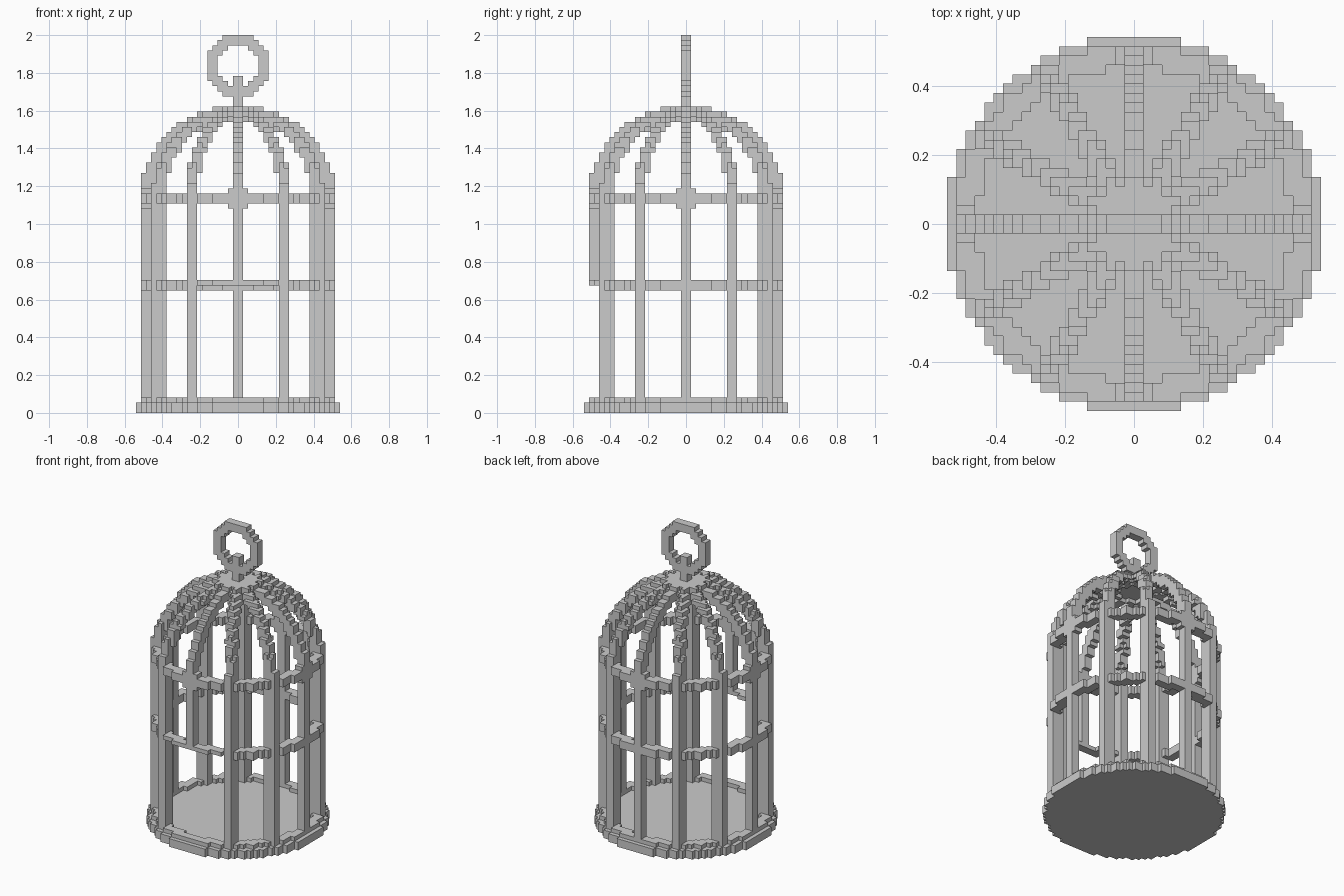
import bpy, bmesh
from math import sin, cos, pi, hypot, floor, ceil
from mathutils import Vector

cube = bpy.data.objects.get("Cube")
if cube:
    bpy.data.objects.remove(cube, do_unlink=True)

UNIT = 2 / 74          # edge of one block; all sizes below are in blocks
TUBE = 1.25            # wire radius
CAGE = 18              # cage radius
DOME_Z, DOME_H = 42, 17
BARS = 12


def tube(points):
    """Blocks whose centres lie within the wire radius of a path."""
    cells = set()
    for p in points:
        spans = [range(floor(c - TUBE) - 1, ceil(c + TUBE) + 1) for c in p]
        for i in spans[0]:
            for j in spans[1]:
                for k in spans[2]:
                    if (Vector((i + .5, j + .5, k + .5)) - p).length < TUBE:
                        cells.add((i, j, k))
    return cells


def box(x0, x1, y0, y1, z0, z1):
    return {(i, j, k) for i in range(x0, x1) for j in range(y0, y1)
            for k in range(z0, z1)}


def line(x, y, z0, z1):
    steps = int((z1 - z0) * 4)
    return [Vector((x, y, z0 + (z1 - z0) * t / steps)) for t in range(steps + 1)]


def hoop(z):
    steps = 480
    return tube([Vector((CAGE * cos(2 * pi * t / steps),
                         CAGE * sin(2 * pi * t / steps), z)) for t in range(steps)])


def rib(angle):
    steps = 120
    path = []
    for t in range(steps + 1):
        a = pi / 2 * t / steps
        r = CAGE * cos(a)
        path.append(Vector((r * cos(angle), r * sin(angle), DOME_Z + DOME_H * sin(a))))
    return tube(path)


def build(name, cells, solid):
    """Skin a block part, merging exposed faces into long strips."""
    bm = bmesh.new()
    for axis in range(3):
        run = 0 if axis == 2 else 2
        other = 3 - axis - run
        for side in (-1, 1):
            def shift(c, ax, n):
                c = list(c)
                c[ax] += n
                return tuple(c)
            shown = {c for c in cells if shift(c, axis, side) not in solid}
            for c in sorted(shown):
                if shift(c, run, -1) in shown:
                    continue
                n = 1
                while shift(c, run, n) in shown:
                    n += 1
                base = shift(c, axis, 1) if side > 0 else c
                corners = [base, shift(base, run, n),
                           shift(shift(base, run, n), other, 1), shift(base, other, 1)]
                face = bm.faces.new([bm.verts.new(Vector(v) * UNIT) for v in corners])
                face.normal_update()
                if face.normal[axis] * side < 0:
                    face.normal_flip()
    bmesh.ops.remove_doubles(bm, verts=bm.verts[:], dist=UNIT / 100)
    mesh = bpy.data.meshes.new(name)
    bm.to_mesh(mesh)
    bm.free()
    bpy.context.collection.objects.link(bpy.data.objects.new(name, mesh))


parts = {}

# Round floor with a raised rim
parts["floor"] = {c for c in box(-20, 20, -20, 20, 0, 2)
                  if hypot(c[0] + .5, c[1] + .5) < 20.05}
parts["floor_rim"] = hoop(2)

# Door opening at the front, below the middle hoop
doorway = box(-8, 8, -20, -12, 3, 25)

# Upright bars and the domed ribs that continue them
angles = [2 * pi * n / BARS for n in range(BARS)]
parts["upright_bars"] = set().union(
    *(tube(line(CAGE * cos(a), CAGE * sin(a), 2, DOME_Z)) for a in angles)) - doorway
parts["dome_ribs"] = set().union(*(rib(a) for a in angles))

# Horizontal hoops
parts["middle_hoop"] = hoop(25) - doorway
parts["upper_hoop"] = hoop(DOME_Z)

# Square joints where the upper hoop meets the four main bars
joints = set()
for lo, hi in ((17, 19), (-19, -17)):
    joints |= box(lo, hi, -2, 2, 40, 44) | box(-2, 2, lo, hi, 40, 44)
parts["hoop_joints"] = joints

# Stem and hanging ring
parts["stem"] = tube(line(0, 0, 59, 65))
parts["hanging_ring"] = tube([Vector((5 * cos(2 * pi * t / 160), 0,
                                      68 + 5 * sin(2 * pi * t / 160)))
                              for t in range(160)])

solid = set().union(*parts.values())
used = set()
for name, cells in parts.items():
    build(name, cells - used, solid)
    used |= cells
